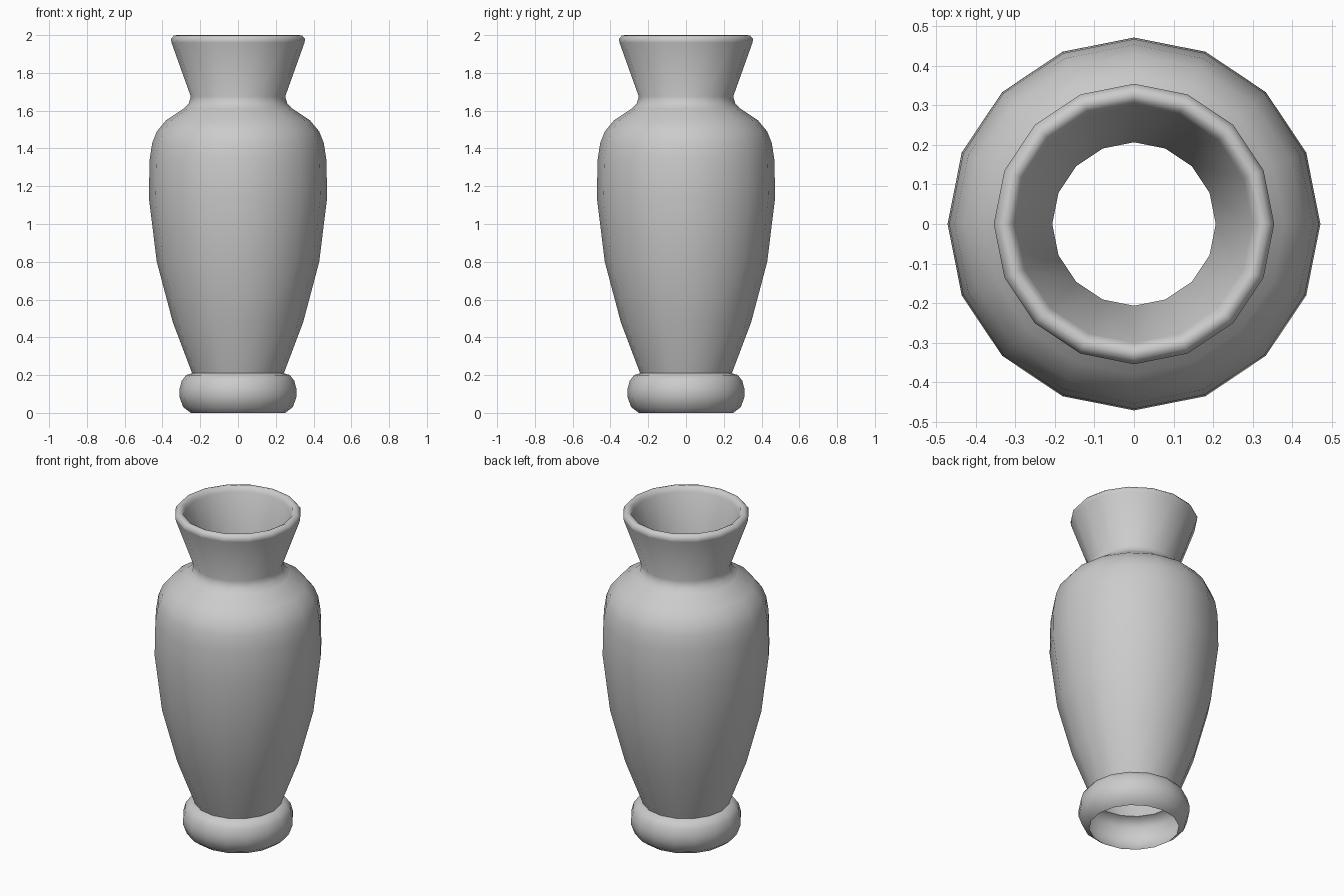
import bpy, bmesh, math

if "Cube" in bpy.data.objects:
    bpy.data.objects.remove(bpy.data.objects["Cube"])

SIDES = 16

# Profile (radius, height): foot, body, shoulder, neck, rolled lip, inside of neck
profile = [
    (0.25, 0.00), (0.29, 0.03), (0.31, 0.085), (0.31, 0.125), (0.298, 0.17), (0.275, 0.20), (0.243, 0.21),
    (0.345, 0.48), (0.43, 0.80), (0.472, 1.14), (0.468, 1.34), (0.454, 1.43),
    (0.43, 1.49), (0.38, 1.55), (0.29, 1.61), (0.262, 1.635), (0.25, 1.675),
    (0.352, 1.96), (0.355, 1.98), (0.34, 1.997), (0.325, 2.00), (0.31, 1.992), (0.30, 1.97),
    (0.207, 1.68), (0.207, 1.65),
]


def lathe(name, points, sides):
    bm = bmesh.new()
    rings = []
    for r, z in points:
        rings.append([bm.verts.new((r * math.cos(2 * math.pi * i / sides),
                                    r * math.sin(2 * math.pi * i / sides), z))
                      for i in range(sides)])
    for low, high in zip(rings, rings[1:]):
        for i in range(sides):
            j = (i + 1) % sides
            bm.faces.new((low[i], low[j], high[j], high[i]))
    mesh = bpy.data.meshes.new(name)
    bm.to_mesh(mesh)
    bm.free()
    obj = bpy.data.objects.new(name, mesh)
    bpy.context.collection.objects.link(obj)
    return obj


# Vase, open at both ends
vase = lathe("vase", profile, SIDES)
bpy.context.view_layer.objects.active = vase
vase.select_set(True)
bpy.ops.object.shade_smooth_by_angle(angle=math.radians(60))
